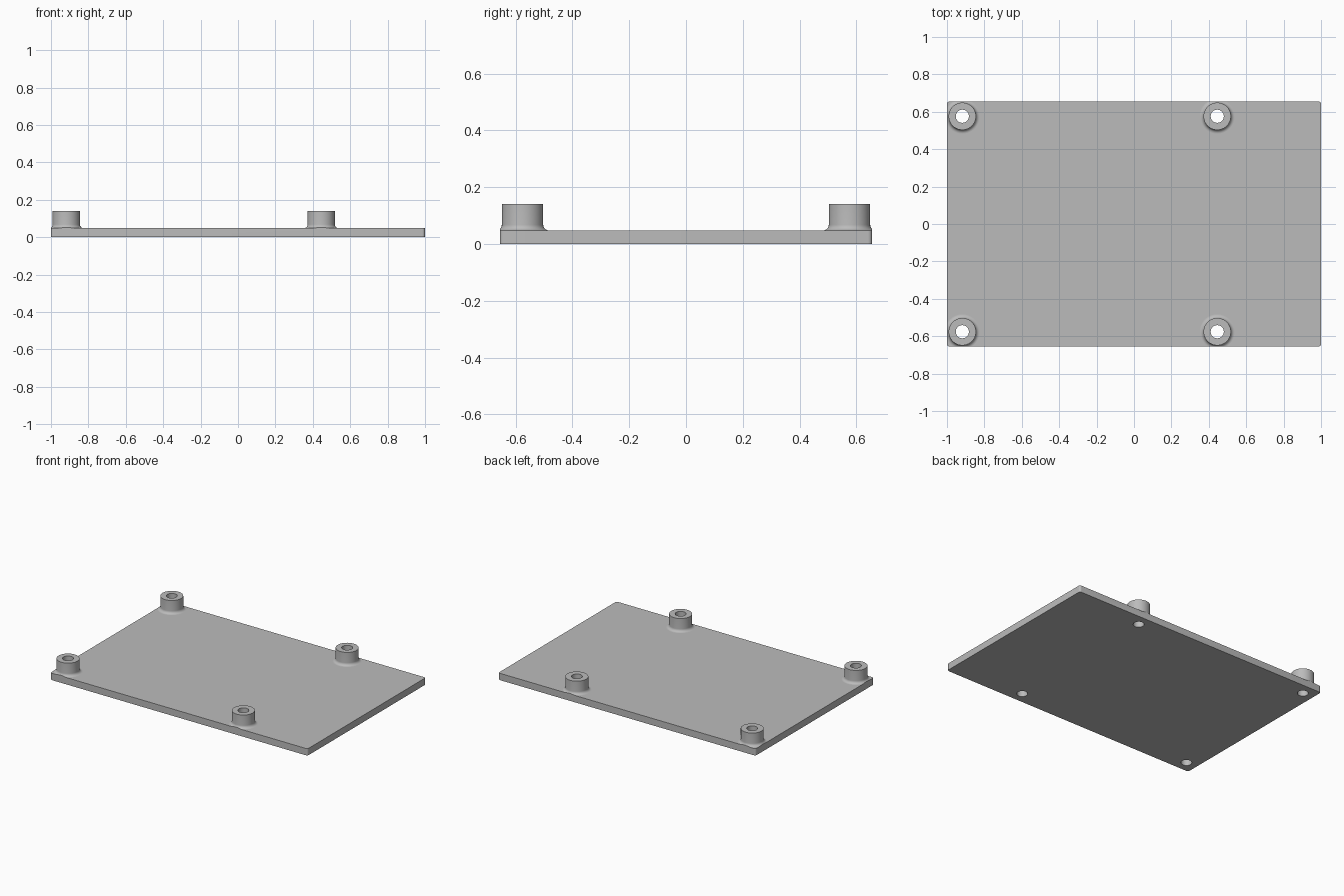
import bpy, bmesh, math
from mathutils import Matrix, Vector

if "Cube" in bpy.data.objects:
    bpy.data.objects.remove(bpy.data.objects["Cube"])

HALF_X, HALF_Y, THICK, CORNER = 1.0, 0.656, 0.048, 0.015
TOP, POST_R, HOLE_R, FILLET = 0.141, 0.073, 0.035, 0.02
CENTRES = [(x, y) for x in (-0.918, 0.445) for y in (-0.576, 0.576)]
SEGMENTS = 64

grey = bpy.data.materials.new("light grey")
grey.use_nodes = True
colour = (0.5, 0.5, 0.5, 1)
grey.diffuse_color = colour
grey.node_tree.nodes["Principled BSDF"].inputs["Base Color"].default_value = colour


def make_object(name, bm):
    bmesh.ops.recalc_face_normals(bm, faces=bm.faces)
    mesh = bpy.data.meshes.new(name)
    bm.to_mesh(mesh)
    bm.free()
    mesh.materials.append(grey)
    obj = bpy.data.objects.new(name, mesh)
    bpy.context.collection.objects.link(obj)
    return obj


def box(name, hx, hy, z0, z1, corner=0):
    bm = bmesh.new()
    bmesh.ops.create_cube(bm, size=1)
    for v in bm.verts:
        v.co = Vector((v.co.x * 2 * hx, v.co.y * 2 * hy, z1 if v.co.z > 0 else z0))
    if corner:
        upright = [e for e in bm.edges if abs(e.verts[0].co.z - e.verts[1].co.z) > 1e-4]
        bmesh.ops.bevel(bm, geom=upright, offset=corner, segments=6, profile=0.5,
                        affect='EDGES')
    return make_object(name, bm)


def lathe(name, profile, x, y):
    """Closed solid of revolution; the profile starts and ends on the axis."""
    bm = bmesh.new()
    verts = [bm.verts.new((r, 0, z)) for r, z in profile]
    edges = [bm.edges.new(pair) for pair in zip(verts, verts[1:])]
    bmesh.ops.spin(bm, geom=verts + edges, cent=(0, 0, 0), axis=(0, 0, 1),
                   angle=math.tau, steps=SEGMENTS)
    bmesh.ops.remove_doubles(bm, verts=bm.verts, dist=1e-5)
    bmesh.ops.translate(bm, verts=bm.verts, vec=(x, y, 0))
    return make_object(name, bm)


def combine(target, tool, operation):
    mod = target.modifiers.new(operation.title(), 'BOOLEAN')
    mod.object, mod.operation, mod.solver = tool, operation, 'EXACT'
    bpy.context.view_layer.objects.active = target
    bpy.ops.object.modifier_apply(modifier=mod.name)
    bpy.data.objects.remove(tool)


# Oversized slab, trimmed to its outline once the posts are on
plate = box("mounting_plate", HALF_X + 0.1, HALF_Y + 0.1, 0, THICK)

# Posts with a concave fillet at the foot
fillet = [(POST_R + FILLET * (1 - math.cos(a)), THICK + FILLET * (1 - math.sin(a)))
          for a in (math.pi / 2 * i / 8 for i in range(9))]
post_profile = [(0, TOP), (POST_R, TOP)] + fillet[::-1][::-1]
# Fillet runs from the plate up to the post wall, so reverse it for the descent
post_profile = [(0, TOP), (POST_R, TOP)]
for i in range(9):
    a = math.pi / 2 * i / 8
    post_profile.append((POST_R + FILLET * (1 - math.cos(a)),
                         THICK + FILLET * (1 - math.sin(a))))
post_profile += [(POST_R + FILLET, THICK / 2), (0, THICK / 2)]
for x, y in CENTRES:
    combine(plate, lathe("post", post_profile, x, y), 'UNION')

# Trim plate and fillets to the rounded outline
combine(plate, box("outline", HALF_X, HALF_Y, -0.1, 0.3, CORNER), 'INTERSECT')

# Through holes
drill = [(0, 0.3), (HOLE_R, 0.3), (HOLE_R, -0.1), (0, -0.1)]
for x, y in CENTRES:
    combine(plate, lathe("drill", drill, x, y), 'DIFFERENCE')

# Smooth round walls, crisp flat faces
plate.select_set(True)
bpy.context.view_layer.objects.active = plate
bpy.ops.object.shade_smooth_by_angle(angle=math.radians(30))
bm = bmesh.new()
bm.from_mesh(plate.data)
for face in bm.faces:
    if abs(face.normal.z) > 0.9999:
        face.smooth = False
        for edge in face.edges:
            edge.smooth = False
bm.to_mesh(plate.data)
bm.free()
